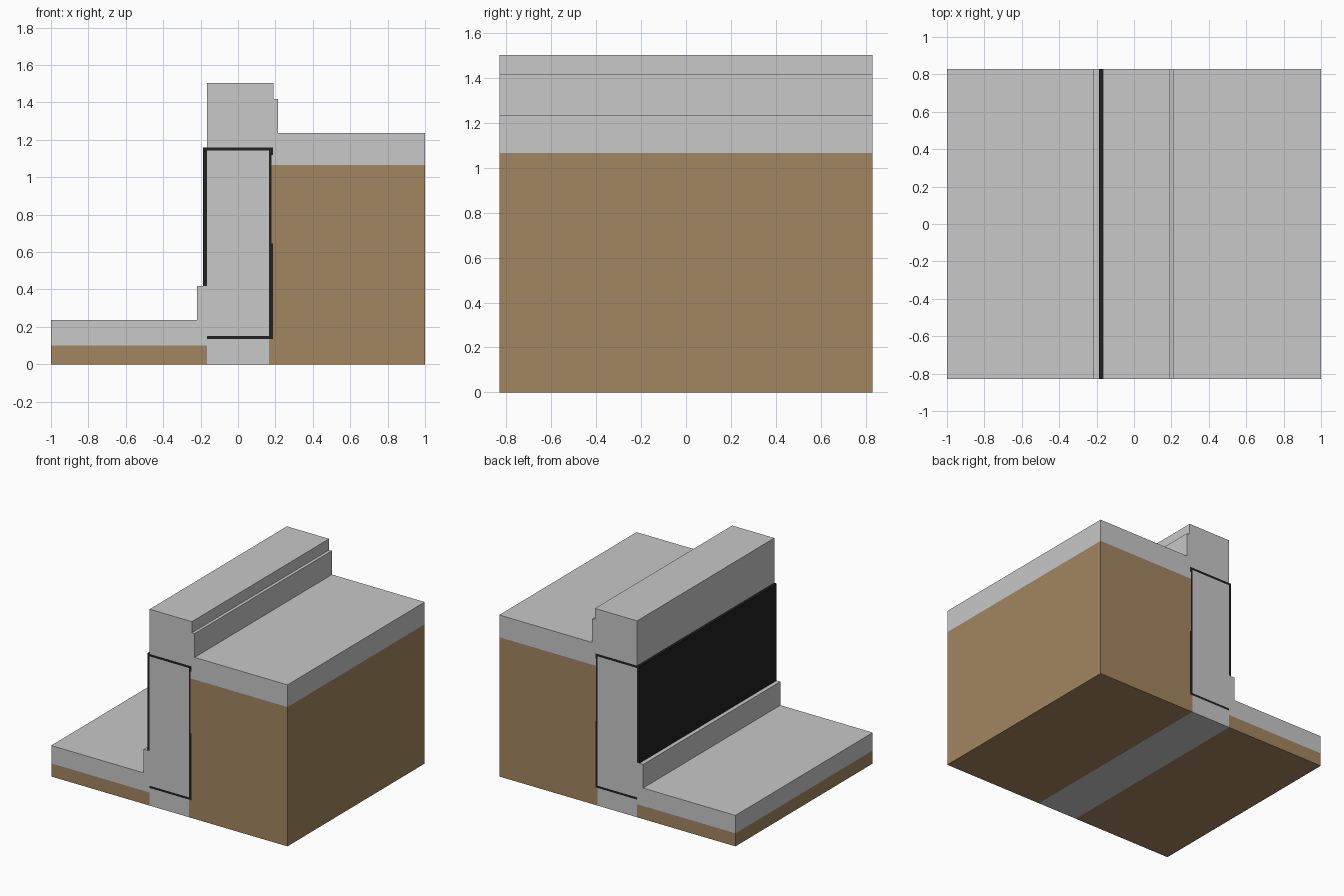
import bpy, bmesh

if "Cube" in bpy.data.objects:
    bpy.data.objects.remove(bpy.data.objects["Cube"])

HALF_DEPTH = 0.83


def material(name, rgb):
    m = bpy.data.materials.new(name)
    m.diffuse_color = (*rgb, 1.0)
    m.use_nodes = True
    m.node_tree.nodes["Principled BSDF"].inputs["Base Color"].default_value = m.diffuse_color
    return m


CONCRETE = material("light grey concrete", (0.58, 0.58, 0.58))
SOIL = material("brown soil", (0.36, 0.24, 0.115))
MEMBRANE = material("black membrane", (0.015, 0.015, 0.015))


def extrude(name, profile, mat):
    """Extrude a closed x-z section through the full depth of the model."""
    bm = bmesh.new()
    front = bm.faces.new([bm.verts.new((x, -HALF_DEPTH, z)) for x, z in profile])
    ext = bmesh.ops.extrude_face_region(bm, geom=[front], use_keep_orig=True)
    back = [v for v in ext["geom"] if isinstance(v, bmesh.types.BMVert)]
    bmesh.ops.translate(bm, verts=back, vec=(0, 2 * HALF_DEPTH, 0))
    bmesh.ops.recalc_face_normals(bm, faces=bm.faces)
    mesh = bpy.data.meshes.new(name)
    bm.to_mesh(mesh)
    bm.free()
    mesh.materials.append(mat)
    obj = bpy.data.objects.new(name, mesh)
    bpy.context.collection.objects.link(obj)


def box(name, x0, x1, z0, z1, mat):
    extrude(name, [(x0, z0), (x1, z0), (x1, z1), (x0, z1)], mat)


W = 0.167            # half width of the wall core
LAP, THIN = 0.187, 0.18   # outer faces of lapped and single membrane
Z_LOW, Z_STEP, Z_TOP = 0.135, 0.645, 1.16

# Wall: foot, core and top
box("wall_foot", -W, W, 0, Z_LOW, CONCRETE)
box("wall_core", -W, W, 0.152, 1.142, CONCRETE)
box("wall_top", -W, 0.19, Z_TOP, 1.503, CONCRETE)

# Waterproof membrane: wraps the core, with laps on the soil side
extrude("membrane", [
    (-W, Z_LOW), (LAP, Z_LOW), (LAP, Z_STEP), (THIN, Z_STEP),
    (THIN, 1.12), (LAP, 1.12), (LAP, Z_TOP), (-LAP, Z_TOP),
    (-LAP, 0.418), (-W, 0.418), (-W, 1.142), (W, 1.142),
    (W, 0.152), (-W, 0.152)], MEMBRANE)

# Low side: soil, floor slab and skirting
box("low_soil", -1, -W, 0, 0.1, SOIL)
box("low_floor_slab", -1, -W, 0.1, 0.237, CONCRETE)
box("low_skirting", -0.218, -W, 0.237, 0.418, CONCRETE)

# High side: soil, floor slab fitted around the lap, and skirting
extrude("high_soil", [
    (W, 0), (1, 0), (1, 1.066), (THIN, 1.066),
    (THIN, Z_STEP), (LAP, Z_STEP), (LAP, Z_LOW), (W, Z_LOW)], SOIL)
extrude("high_floor_slab", [
    (THIN, 1.066), (1, 1.066), (1, 1.236), (0.19, 1.236),
    (0.19, Z_TOP), (LAP, Z_TOP), (LAP, 1.12), (THIN, 1.12)], CONCRETE)
box("high_skirting", 0.19, 0.214, 1.236, 1.418, CONCRETE)
